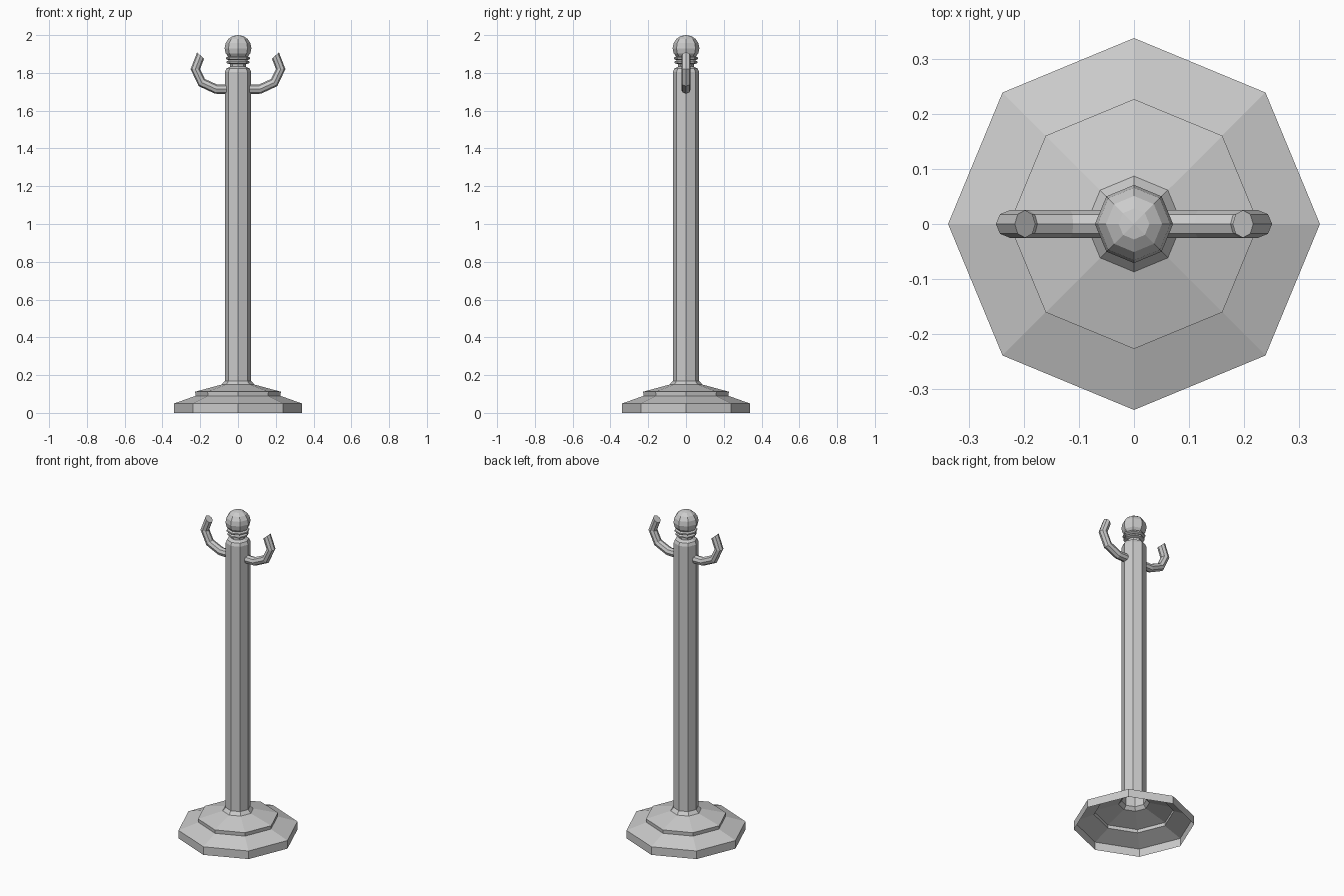
import bpy, bmesh
from math import sin, cos, tau
from mathutils import Vector

if "Cube" in bpy.data.objects:
    bpy.data.objects.remove(bpy.data.objects["Cube"])

SIDES = 8


def skin(bm, rings):
    # Join consecutive closed rings of vertices with quads
    for a, b in zip(rings, rings[1:]):
        for i in range(SIDES):
            j = (i + 1) % SIDES
            bm.faces.new((a[i], a[j], b[j], b[i]))


def finish(bm, name):
    bmesh.ops.recalc_face_normals(bm, faces=bm.faces)
    me = bpy.data.meshes.new(name)
    bm.to_mesh(me)
    bm.free()
    ob = bpy.data.objects.new(name, me)
    bpy.context.collection.objects.link(ob)
    return ob


def lathe(name, profile, tip=None):
    bm = bmesh.new()
    rings = [[bm.verts.new((r * cos(tau * i / SIDES), r * sin(tau * i / SIDES), z))
              for i in range(SIDES)] for r, z in profile]
    skin(bm, rings)
    if tip is not None:
        top = bm.verts.new((0, 0, tip))
        for i in range(SIDES):
            bm.faces.new((rings[-1][i], rings[-1][(i + 1) % SIDES], top))
    return finish(bm, name)


def hook(name, side):
    # Octagonal tube; each station is x, z and the outward normal in the xz plane
    path = [(0.05, 1.714, 0, -1), (0.116, 1.714, 0.22, -0.97),
            (0.192, 1.749, 0.66, -0.75), (0.226, 1.82, 1, 0),
            (0.198, 1.892, 0.75, 0.66)]
    bm = bmesh.new()
    rings = []
    for x, z, nx, nz in path:
        n = Vector((nx, 0, nz)).normalized()
        ring = []
        for i in range(SIDES):
            a = tau * i / SIDES
            p = Vector((x, 0, z)) + 0.025 * (n * cos(a) + Vector((0, sin(a), 0)))
            ring.append(bm.verts.new((p.x * side, p.y, p.z)))
        rings.append(ring)
    skin(bm, rings)
    bm.faces.new(rings[0])
    bm.faces.new(rings[-1])
    return finish(bm, name)


# Stepped base, post and finial: one hollow shell, open underneath
lathe("post", [
    (0.338, 0), (0.338, 0.05), (0.225, 0.09), (0.227, 0.112),   # stepped base
    (0.087, 0.15), (0.07, 0.17), (0.07, 1.805),                 # flare and post
    (0.062, 1.823), (0.042, 1.833), (0.042, 1.846),             # shoulder, neck
    (0.06, 1.852), (0.06, 1.86), (0.05, 1.867),                 # collar rings
    (0.064, 1.874), (0.064, 1.882), (0.052, 1.887),
    (0.065, 1.903), (0.071, 1.93), (0.066, 1.957),              # ball
    (0.051, 1.98), (0.028, 1.995)], tip=2.0)

# Pair of hooks
hook("hook_right", 1)
hook("hook_left", -1)
